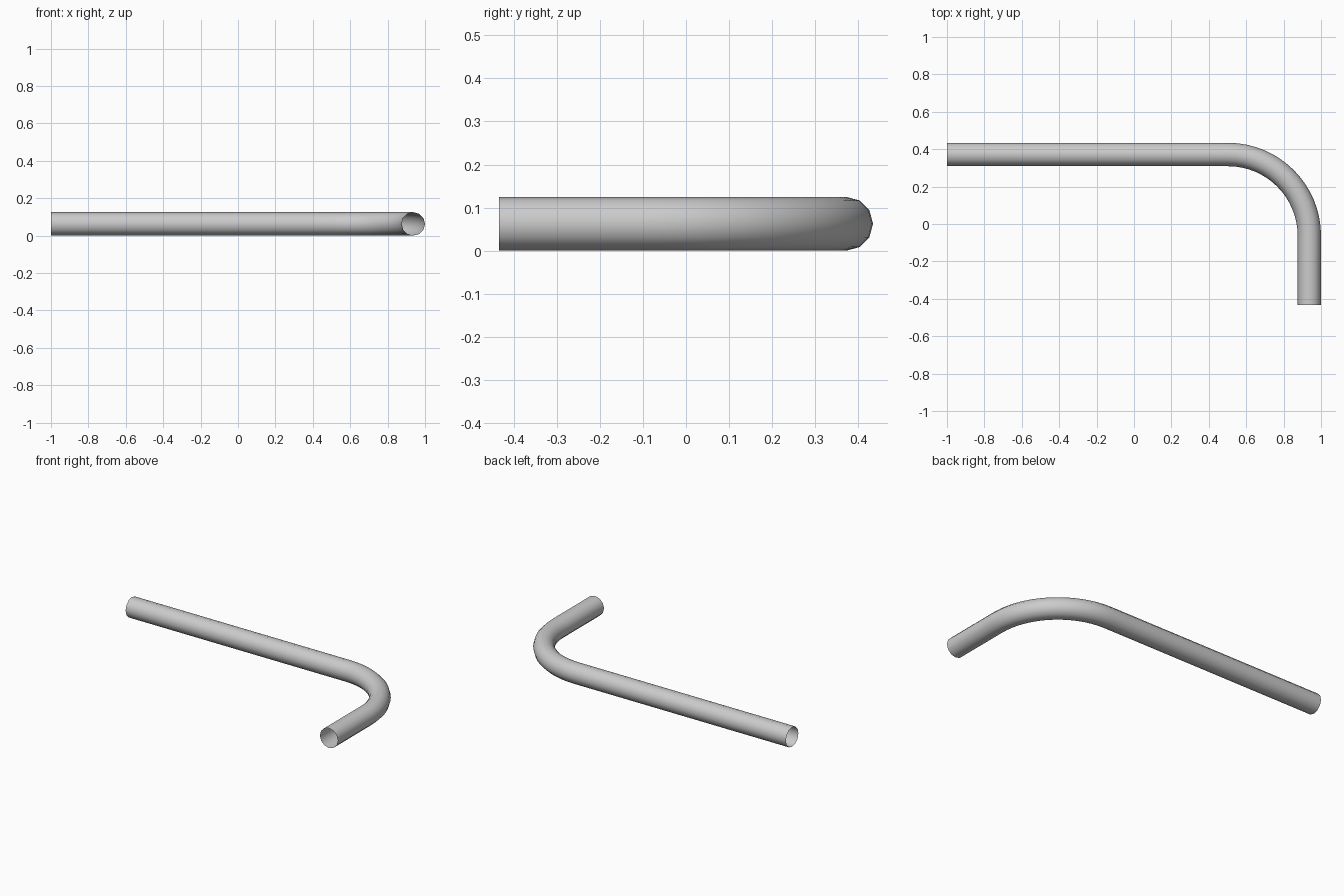
import bpy
from mathutils import Vector

if "Cube" in bpy.data.objects:
    bpy.data.objects.remove(bpy.data.objects["Cube"])

R = 0.0625            # pipe radius
BEND = 0.435          # bend radius along the centre line
XR, YB = 1 - R, 0.434 - R
K = BEND * 0.5523     # handle length for a quarter circle

# Centre line: long arm, quarter bend, short arm
# (point, direction of travel, incoming handle, outgoing handle)
X, Y = Vector((1, 0, 0)), Vector((0, -1, 0))
path = [
    (Vector((-1, YB, R)), X, 0.3, 0.5),
    (Vector((XR - BEND, YB, R)), X, 0.5, K),
    (Vector((XR, YB - BEND, R)), Y, K, 0.12),
    (Vector((XR, -0.434, R)), Y, 0.12, 0.1),
]

curve = bpy.data.curves.new("bent_pipe", 'CURVE')
curve.dimensions = '3D'
curve.fill_mode = 'FULL'
curve.bevel_depth = R
curve.bevel_resolution = 4   # twelve-sided section
curve.use_fill_caps = False  # open ends
curve.resolution_u = 16

spline = curve.splines.new('BEZIER')
spline.bezier_points.add(len(path) - 1)
for bp, (co, d, h_in, h_out) in zip(spline.bezier_points, path):
    bp.handle_left_type = bp.handle_right_type = 'FREE'
    bp.co = co
    bp.handle_left = co - d * h_in
    bp.handle_right = co + d * h_out

# Turn the swept curve into a smooth open tube
pipe = bpy.data.objects.new("bent_pipe", curve)
bpy.context.collection.objects.link(pipe)
bpy.context.view_layer.objects.active = pipe
pipe.select_set(True)
bpy.ops.object.convert(target='MESH')
bpy.ops.object.shade_smooth()
